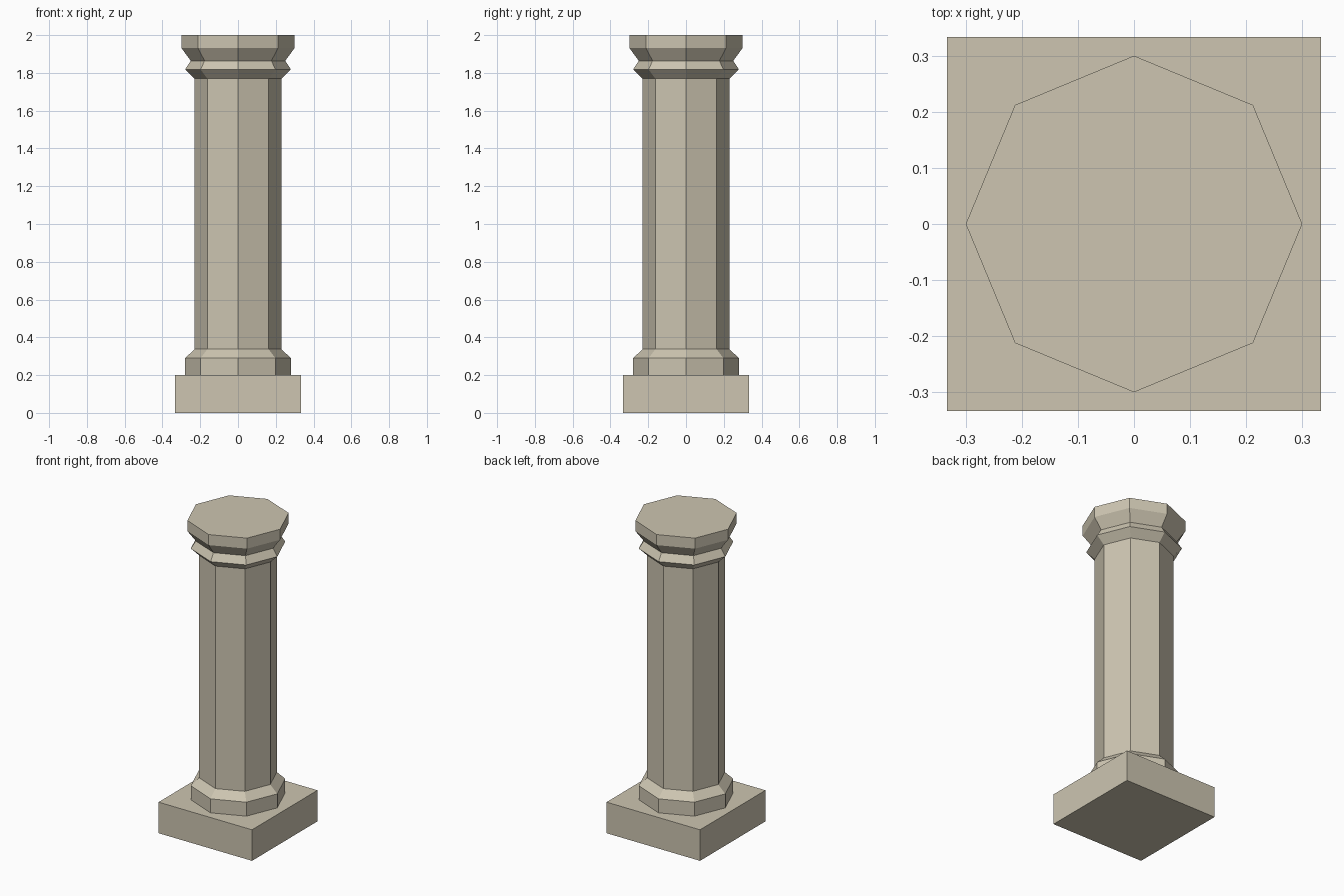
import bpy
import bmesh
from math import cos, sin, tau

SIDES = 8

cube = bpy.data.objects.get("Cube")
if cube:
    bpy.data.objects.remove(cube, do_unlink=True)

# Pale stone
stone = bpy.data.materials.new("pale_stone")
stone.use_nodes = True
colour = (0.61, 0.56, 0.44, 1.0)
stone.diffuse_color = colour
bsdf = next(n for n in stone.node_tree.nodes if n.type == "BSDF_PRINCIPLED")
bsdf.inputs["Base Color"].default_value = colour
bsdf.inputs["Roughness"].default_value = 0.9


def add_part(name, bm):
    bmesh.ops.recalc_face_normals(bm, faces=bm.faces)
    mesh = bpy.data.meshes.new(name)
    bm.to_mesh(mesh)
    bm.free()
    mesh.materials.append(stone)
    obj = bpy.data.objects.new(name, mesh)
    bpy.context.collection.objects.link(obj)
    return obj


def turned(name, profile):
    """Closed eight-sided solid from (radius, height) points, bottom to top."""
    bm = bmesh.new()
    rings = [[bm.verts.new((r * cos(tau * i / SIDES), r * sin(tau * i / SIDES), z))
              for i in range(SIDES)] for r, z in profile]
    for low, high in zip(rings, rings[1:]):
        for i in range(SIDES):
            j = (i + 1) % SIDES
            bm.faces.new((low[i], low[j], high[j], high[i]))
    bm.faces.new(rings[0])
    bm.faces.new(rings[-1])
    return add_part(name, bm)


# Square plinth
bm = bmesh.new()
bmesh.ops.create_cube(bm, size=1)
for v in bm.verts:
    v.co.x *= 0.666
    v.co.y *= 0.666
    v.co.z = (v.co.z + 0.5) * 0.2
add_part("plinth", bm)

# Column: chamfered foot, plain shaft, moulded capital
turned("base_moulding", [(0.28, 0.2), (0.28, 0.29), (0.23, 0.337)])
turned("shaft", [(0.23, 0.337), (0.23, 1.77)])
turned("capital", [(0.23, 1.77), (0.28, 1.818), (0.25, 1.864),
                   (0.30, 1.932), (0.30, 2.0)])
